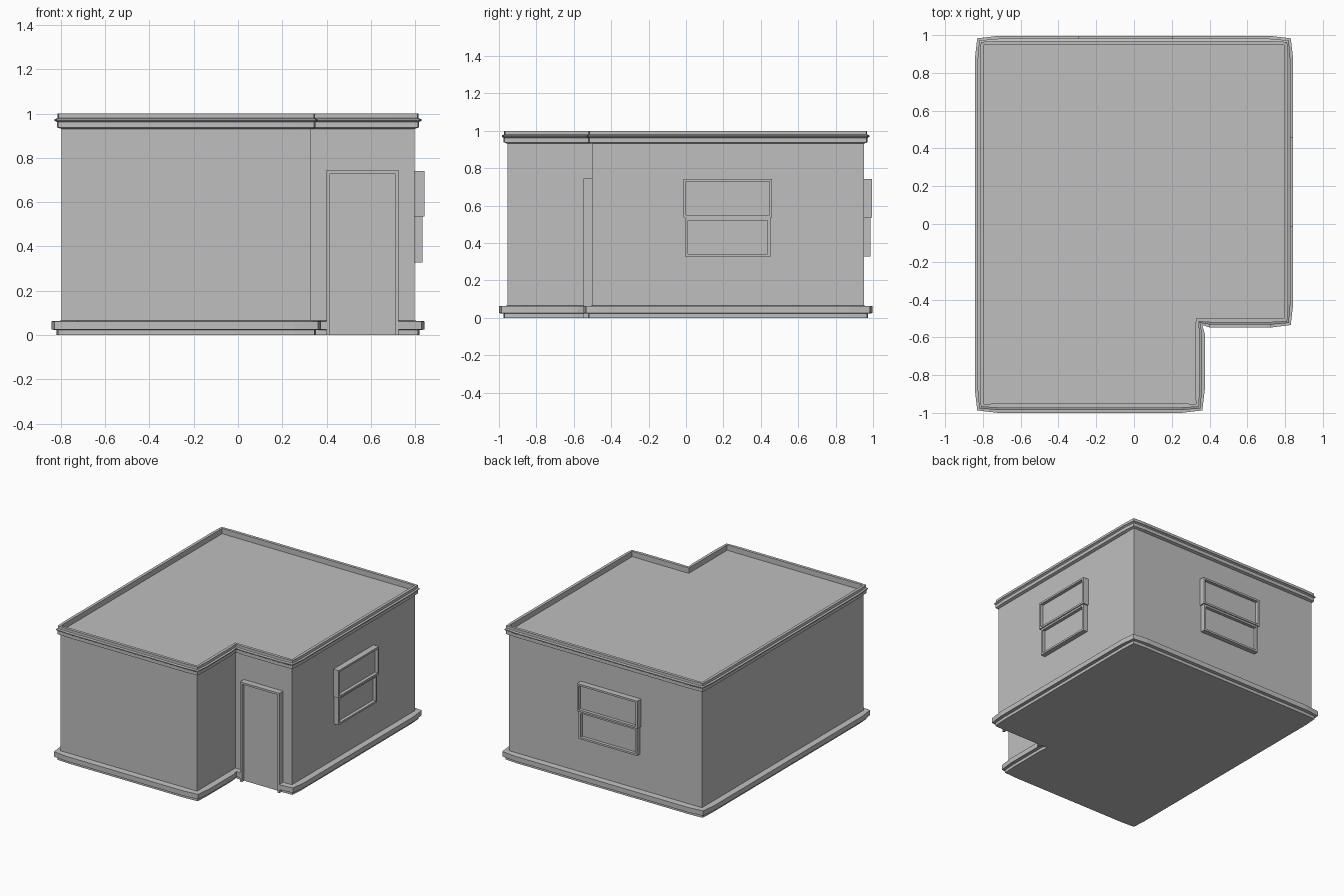
import bpy, bmesh, math
from mathutils import Matrix, Vector

if "Cube" in bpy.data.objects:
    bpy.data.objects.remove(bpy.data.objects["Cube"])

grey = bpy.data.materials.new("plain_grey")
grey.diffuse_color = (0.52, 0.52, 0.52, 1)
grey.use_nodes = True
grey.node_tree.nodes["Principled BSDF"].inputs["Base Color"].default_value = grey.diffuse_color

# L-shaped plan, counter-clockwise
PLAN = [Vector(p) for p in [(-.798, -.955), (.33, -.955), (.33, -.503),
                            (.798, -.503), (.798, .955 - .004), (-.798, .951)]]
DOOR_L, DOOR_R = .40, .725


def finish(bm, name):
    bmesh.ops.recalc_face_normals(bm, faces=bm.faces)
    me = bpy.data.meshes.new(name)
    bm.to_mesh(me)
    bm.free()
    me.materials.append(grey)
    ob = bpy.data.objects.new(name, me)
    bpy.context.collection.objects.link(ob)
    return ob


def prism(name, plan, z0, z1):
    bm = bmesh.new()
    f = bm.faces.new([bm.verts.new((p.x, p.y, z0)) for p in plan])
    top = bmesh.ops.extrude_face_region(bm, geom=[f])["geom"]
    bmesh.ops.translate(bm, vec=(0, 0, z1 - z0),
                        verts=[v for v in top if isinstance(v, bmesh.types.BMVert)])
    return finish(bm, name)


def edge_normal(a, b):
    d = (b - a).normalized()
    return Vector((d.y, -d.x))


def trim_path(ease=.08):
    """Points and outward directions around the plan, eased near each corner."""
    path, n = [], len(PLAN)
    for i, p in enumerate(PLAN):
        a, b = PLAN[i - 1], PLAN[(i + 1) % n]
        na, nb = edge_normal(a, p), edge_normal(p, b)
        path.append((p + (a - p).normalized() * ease, na))
        path.append((p, (na + nb).normalized()))
        path.append((p + (b - p).normalized() * ease, nb))
    return path


def sweep(name, path, profile, closed):
    bm = bmesh.new()
    rings = [[bm.verts.new((*(p + n * o), z)) for o, z in profile] for p, n in path]
    k = len(profile)
    for i in range(len(rings) if closed else len(rings) - 1):
        r, s = rings[i], rings[(i + 1) % len(rings)]
        for j in range(k):
            bm.faces.new((r[j], r[(j + 1) % k], s[(j + 1) % k], s[j]))
    if not closed:
        bm.faces.new(rings[0])
        bm.faces.new(rings[-1])
    return finish(bm, name)


def boxes(name, parts, origin=(0, 0, 0), angle=0):
    """Several boxes (x0, x1, y0, y1, z0, z1) as one object, facing -y before turning."""
    bm = bmesh.new()
    for x0, x1, y0, y1, z0, z1 in parts:
        m = (Matrix.Translation(((x0 + x1) / 2, (y0 + y1) / 2, (z0 + z1) / 2))
             @ Matrix.Diagonal((x1 - x0, y1 - y0, z1 - z0, 1)))
        bmesh.ops.create_cube(bm, size=1, matrix=m)
    bm.transform(Matrix.Translation(origin) @ Matrix.Rotation(angle, 4, 'Z'))
    return finish(bm, name)


def frame(w, z0, z1, t, depth):
    """Four bars of a rectangular frame, width w, bar thickness t."""
    h = w / 2
    return [(-h, -h + t, -depth, .005, z0, z1), (h - t, h, -depth, .005, z0, z1),
            (-h + t, h - t, -depth, .005, z0, z0 + t),
            (-h + t, h - t, -depth, .005, z1 - t, z1)]


# Walls with floor and sunken roof
prism("walls_and_roof", PLAN, 0, .96)

# Cornice and raised roof rim
path = trim_path()
sweep("cornice", path, [(-.004, .93), (.02, .938), (.02, .962), (.03, .968),
                        (.03, .975), (.018, .98), (.018, 1), (-.004, 1)], True)

# Base moulding, left open at the doorway
front = Vector((0, -1))
corner = 3 * 3
start, end = Vector((DOOR_R, -.503)), Vector((DOOR_L, -.503))
around = path[corner + 1:] + path[:corner - 1]
base_path = [(start, front)] + around + [(end, front)]
# drop eased points that overlap the doorway
base_path = [q for q in base_path if q[0] in (start, end)
             or not (DOOR_L < q[0].x < DOOR_R and abs(q[0].y + .503) < .01)]
sweep("base_moulding", base_path, [(-.004, .065), (.045, .062), (.045, .025),
                                   (.022, .022), (.022, 0), (-.004, 0)], False)

# Door: two jambs, head and a set-back panel
door_x, half = (DOOR_L + DOOR_R) / 2, (DOOR_R - DOOR_L) / 2
boxes("door_frame", [(-half, -half + .015, -.045, .005, 0, .745),
                     (half - .015, half, -.045, .005, 0, .745),
                     (-half + .015, half - .015, -.045, .005, .73, .745)],
      (door_x, -.503, 0))
boxes("door_panel", [(-half + .015, half - .015, -.018, .005, 0, .73)],
      (door_x, -.503, 0))

# Sash windows on the right and back walls
for side, origin, angle, w in (("right", (.798, .223, 0), math.pi / 2, .475),
                               ("back", (-.045, .951, 0), math.pi, .50)):
    boxes(side + "_window_upper_sash", frame(w, .535, .742, .014, .044), origin, angle)
    boxes(side + "_window_lower_sash", frame(w - .02, .328, .535, .014, .036), origin, angle)
    boxes(side + "_window_panes",
          [(-w / 2 + .014, w / 2 - .014, -.02, .005, .549, .728),
           (-w / 2 + .024, w / 2 - .024, -.012, .005, .342, .521)], origin, angle)
